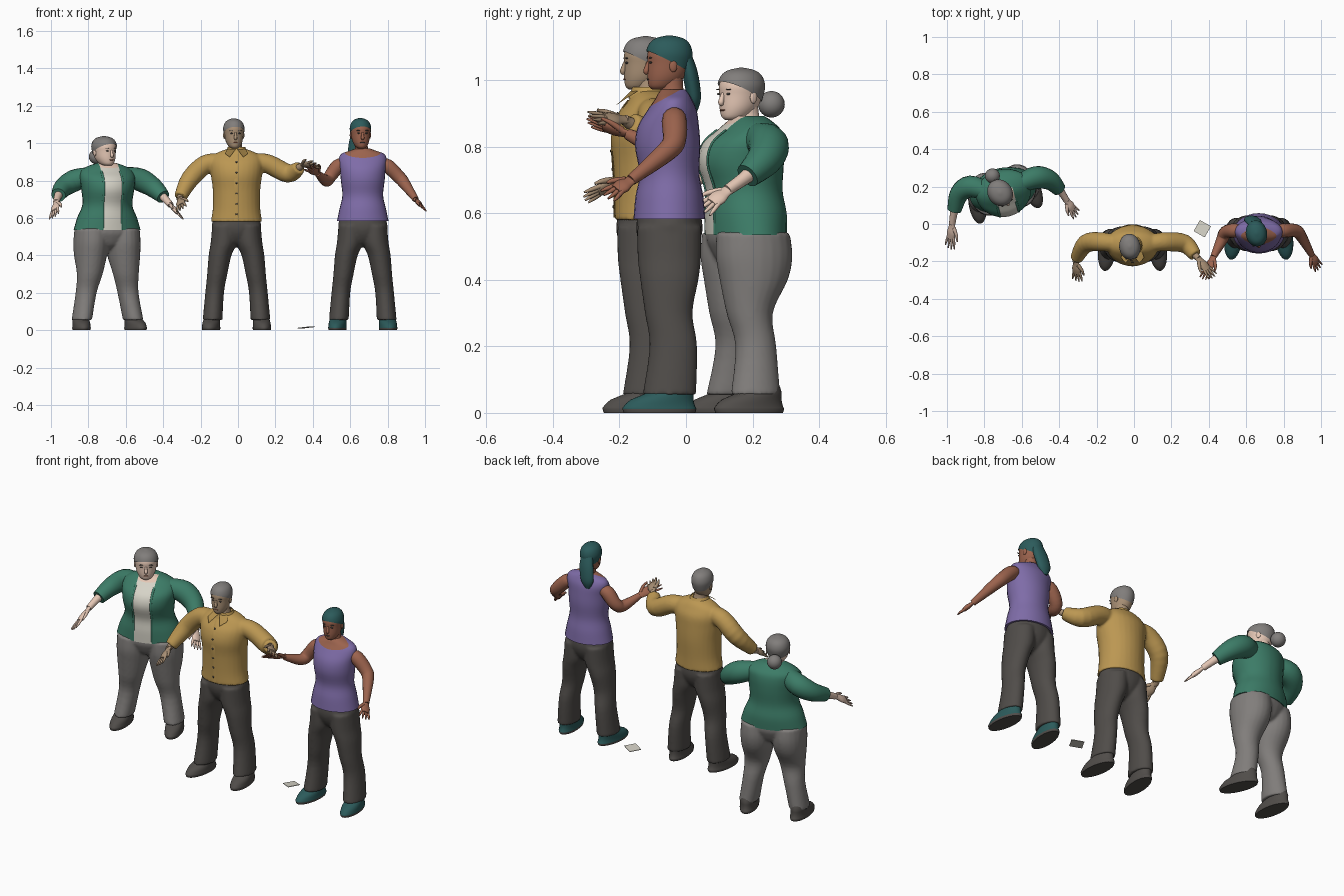
import bpy, bmesh, math
from mathutils import Matrix, Vector

if "Cube" in bpy.data.objects:
    bpy.data.objects.remove(bpy.data.objects["Cube"])


def material(name, *rgb):
    m = bpy.data.materials.new(name)
    m.use_nodes = True
    m.diffuse_color = (*rgb, 1)
    m.node_tree.nodes["Principled BSDF"].inputs["Base Color"].default_value = (*rgb, 1)
    return m


GREEN = material("jacket green", .045, .2, .135)
WHITE = material("off white", .67, .65, .57)
PALE = material("pale skin", .78, .57, .46)
GREY = material("warm grey", .22, .208, .2)
DARK = material("charcoal", .08, .073, .067)
YELLOW = material("mustard", .5, .31, .085)
TAN = material("tan skin", .4, .28, .18)
PURPLE = material("purple", .21, .15, .39)
BROWN = material("brown skin", .33, .125, .075)
TEAL = material("dark teal", .025, .105, .105)
PARTS = []


def finish(name, bm, mats, M=Matrix(), rule=None):
    bmesh.ops.recalc_face_normals(bm, faces=bm.faces)
    if rule:
        for f in bm.faces:
            f.material_index = int(rule(f.calc_center_median()))
    bm.transform(M)
    me = bpy.data.meshes.new(name)
    bm.to_mesh(me)
    bm.free()
    for m in mats:
        me.materials.append(m)
    ob = bpy.data.objects.new(name, me)
    bpy.context.collection.objects.link(ob)
    PARTS.append(ob)
    return ob


def fuse(name, pieces, mat):
    # blend overlapping pieces of one garment into a single skin
    bm = bmesh.new()
    for ob in pieces:
        bm.from_mesh(ob.data)
        PARTS.remove(ob)
        bpy.data.objects.remove(ob)
    ob = finish(name, bm, [mat])
    remesh = ob.modifiers.new("blend", "REMESH")
    remesh.mode = "VOXEL"
    remesh.voxel_size = .007
    remesh.use_smooth_shade = True
    soften = ob.modifiers.new("soften", "SMOOTH")
    soften.factor = .5
    soften.iterations = 6


def spline(rows, steps=4):
    # smooth interpolation through rows of numbers
    out = []
    for i in range(len(rows) - 1):
        a, b, c, d = (rows[min(max(k, 0), len(rows) - 1)] for k in range(i - 1, i + 3))
        for s in range(steps):
            t = s / steps
            out.append([q + t / 2 * (r - p + t * (2 * p - 5 * q + 4 * r - e + t * (3 * (q - r) + e - p)))
                        for p, q, r, e in zip(a, b, c, d)])
    return out + [list(rows[-1])]


def skin_rings(rings, cap=True):
    bm = bmesh.new()
    loops = [[bm.verts.new(p) for p in ring] for ring in rings]
    n = len(loops[0])
    for a, b in zip(loops, loops[1:]):
        for i in range(n):
            j = (i + 1) % n
            bm.faces.new((a[i], a[j], b[j], b[i]))
    if cap:
        bm.faces.new(loops[0])
        bm.faces.new(loops[-1])
    return bm


def loft(name, rows, mats, M=Matrix(), cuts=(), rule=None, steps=4, sides=28, clear=False, cap=True):
    # stacked ellipses: x, y, z, half width, half depth
    angles = [math.tau * i / sides for i in range(sides)]
    bm = skin_rings([[(x + w * math.cos(a), y + d * math.sin(a), z) for a in angles]
                     for x, y, z, w, d in spline(rows, steps)], cap)
    for co, no in cuts:
        bmesh.ops.bisect_plane(bm, geom=bm.verts[:] + bm.edges[:] + bm.faces[:],
                               plane_co=co, plane_no=no, clear_inner=clear)
    return finish(name, bm, mats, M, rule)


def tube(name, rows, mat, M=Matrix(), ref=(0, 0, 1), flat=1, sides=14):
    # round or flattened sweep through x, y, z, radius
    pts = spline(rows)
    rings = []
    for i, p in enumerate(pts):
        t = (Vector(pts[min(i + 1, len(pts) - 1)][:3]) - Vector(pts[max(i - 1, 0)][:3])).normalized()
        side = t.cross(Vector(ref)).normalized()
        up = side.cross(t)
        rings.append([Vector(p[:3]) + p[3] * (side * math.cos(a) + up * flat * math.sin(a))
                      for a in (math.tau * k / sides for k in range(sides))])
    return finish(name, skin_rings(rings), [mat], M)


def ball(name, at, size, mat, M=Matrix()):
    bm = bmesh.new()
    bmesh.ops.create_uvsphere(bm, u_segments=20, v_segments=12, radius=1)
    finish(name, bm, [mat], M @ Matrix.Translation(at) @ Matrix.Diagonal((*size, 1)))


def hand(name, wrist, tip, mat):
    # palm, four fingers and a thumb, rolled so the thumb side is higher
    w, t = Vector(wrist), Vector(tip)
    d = t - w
    side = d.cross(Vector((0, 0, 1))).normalized()
    inner = side if side.x * (1 if "left" in name else -1) < 0 else -side
    up = side.cross(d).normalized()
    inner = (inner + up * .7).normalized()
    ref = inner.cross(d).normalized()
    at = lambda f, s=0, r=.01: (*(w + d * f + inner * s), r)
    tube(name + "_palm", [at(-.12, 0, .017), at(.12, 0, .02), at(.35, 0, .027), at(.6, 0, .022)],
         mat, ref=ref, flat=.5)
    for k in range(4):
        s = (k - 1.5) * .012
        reach = .95 + .06 * (k in (1, 2))
        tube(f"{name}_finger_{k}", [at(.5, s, .0075), at(.75, s * 1.4, .0065), at(reach, s * 1.7, .003)],
             mat, ref=ref, sides=8)
    tube(name + "_thumb", [at(.12, .012, .011), at(.38, .036, .008), at(.6, .044, .004)], mat, ref=ref, sides=8)


def arm(name, joints, skin, tip, sleeve=None):
    # joints run shoulder to wrist; a sleeve covers all but the last one
    tube(name, joints[-3:] if sleeve else joints, skin)
    hand(name + "_hand", joints[-1][:3], tip, skin)
    if sleeve:
        return tube(name + "_sleeve", [(*j[:3], j[3] + .016) for j in joints[:-1]], sleeve, sides=20)


def head(name, pos, yaw, w, d, h, skin, hair):
    M = Matrix.Translation(pos) @ Matrix.Rotation(math.radians(yaw), 4, "Z")
    shape = [(0, -.4, .3, .35), (.07, -.3, .58, .62), (.25, -.12, .84, .86), (.5, 0, .96, .97), (.68, .02, 1, 1),
             (.85, .03, .84, .86), (.95, .03, .53, .57), (1, .03, .08, .08)]
    rows = [(0, y * d, z * h, a * w, b * d) for z, y, a, b in shape]
    loft(name + "_head", rows, [skin], M)
    big = [(x, y, z * 1.04, a * 1.07, b * 1.07) for x, y, z, a, b in rows]
    loft(name + "_hair", big, [hair], M, [((0, 0, h * .53), (0, .5, 1))], clear=True)
    for s in (-1, 1):
        ball(name + "_ear", (s * w * .97, .005, h * .45), (.006, .012, .018), skin, M)
        ball(name + "_eye", (s * w * .4, -d * .9, h * .52), (.008, .004, .0035), DARK, M)
        ball(name + "_brow", (s * w * .42, -d * .91, h * .61), (.012, .004, .002), DARK, M)
    tube(name + "_nose", [(0, -d * .93, h * .54, .005), (0, -d * 1.0, h * .42, .008), (0, -d * 1.04, h * .35, .009),
                          (0, -d * .97, h * .31, .006)], skin, M, ref=(0, 1, 0), sides=10)
    ball(name + "_mouth", (0, -d * .97, h * .2), (.014, .003, .0025), BROWN if skin != BROWN else DARK, M)


def lower_body(name, M, hips, leg, pants, shoe):
    pieces = [loft(name + "_hips", hips, [pants], M)]
    for s, label in ((-1, "right"), (1, "left")):
        pieces.append(loft(name + "_leg", [(s * x, *r) for x, *r in leg], [pants], M, sides=22))
        F = M @ Matrix.Translation((s * (leg[-1][0] + .004), 0, 0)) @ Matrix.Rotation(s * .12, 4, "Z")
        sole = [(0, -.03, 0, .046, .108), (0, -.03, .012, .048, .112), (0, -.03, .02, .047, .108),
                (0, -.022, .04, .046, .095), (0, .005, .062, .043, .068), (0, .015, .085, .036, .05)]
        loft(f"{name}_{label}_shoe", sole, [shoe, DARK], F, rule=lambda c: c.z < .0125, steps=2)
    fuse(name + "_pants", pieces, pants)


def front_y(rows, z):
    for a, b in zip(rows, rows[1:]):
        if a[2] <= z <= b[2]:
            t = (z - a[2]) / (b[2] - a[2])
            return (a[1] - a[4]) * (1 - t) + (b[1] - b[4]) * t


def stance(x, y, yaw):
    return Matrix.Translation((x, y, 0)) @ Matrix.Rotation(math.radians(yaw), 4, "Z")


def above(plane, c):
    return (c - Vector(plane[0])).dot(Vector(plane[1])) > 0


SLIM_LEG = [(.062, 0, .56, .068, .097), (.068, 0, .47, .07, .096), (.088, 0, .4, .061, .088),
            (.103, -.002, .3, .054, .072), (.117, .012, .2, .05, .072), (.128, 0, .055, .053, .081)]
SLIM_HIPS = [(0, 0, .445, .02, .02), (0, 0, .465, .06, .06), (0, 0, .505, .1, .088),
             (0, 0, .55, .132, .1), (0, 0, .6, .122, .095)]

# Stout person in an open jacket
M = stance(-.70, .18, 15)
leg = [(.086, 0, .54, .09, .112), (.089, .002, .47, .092, .117), (.092, 0, .4, .087, .104),
       (.1, -.015, .3, .069, .07), (.116, 0, .2, .056, .062), (.142, -.008, .055, .053, .076)]
hips = [(0, 0, .425, .02, .03), (0, 0, .45, .07, .08), (0, 0, .5, .145, .108),
        (0, 0, .53, .176, .115), (0, 0, .57, .16, .11)]
lower_body("stout", M, hips, leg, GREY, DARK)
torso = [(0, 0, .535, .183, .118), (0, 0, .6, .163, .12), (0, -.005, .67, .135, .114), (0, -.015, .75, .142, .128),
         (0, -.008, .81, .15, .12), (0, .01, .85, .142, .092), (0, .012, .876, .105, .065), (0, .01, .893, .055, .045)]
neckline = ((0, .01, .896), (0, -.4, 1))
edge = .052


def jacket_colour(c):
    front = abs(c.x) < edge and c.y < 0
    return front * (1 + above(neckline, c))


loft("stout_jacket", torso, [GREEN, WHITE, PALE], M,
     [((edge, 0, 0), (1, 0, 0)), ((-edge, 0, 0), (1, 0, 0)), neckline], jacket_colour)
for s in (-1, 1):
    lapel = [(s * edge, front_y(torso, z) * .93, z, .006) for z in (.537, .6, .67, .75, .81, .85)]
    tube("stout_jacket_edge", lapel, GREEN, M, ref=(0, 1, 0), flat=.7, sides=8)
tube("stout_neck", [(-.71, .19, .86, .042), (-.715, .185, .89, .036), (-.715, .18, .94, .036)], PALE, ref=(0, 1, 0))
head("stout", (-.715, .165, .88), 35, .061, .07, .152, PALE, GREY)
ball("stout_hair_bun", (-.757, .257, .928), (.04, .04, .04), GREY)
arm("stout_right_arm", [(-.79, .175, .825, .032), (-.875, .2, .8, .043), (-.935, .16, .762, .035),
                        (-.96, .075, .722, .022), (-.972, 0, .685, .017)], PALE, (-.985, -.13, .605), GREEN)
arm("stout_left_arm", [(-.61, .215, .825, .032), (-.525, .248, .805, .045), (-.452, .235, .762, .037),
                       (-.4, .185, .713, .022), (-.36, .125, .67, .017)], PALE, (-.305, .045, .605), GREEN)

# Person in a buttoned shirt
M = stance(-.008, -.11, 0)
lower_body("shirt_person", M, SLIM_HIPS, SLIM_LEG, DARK, DARK)
torso = [(0, 0, .58, .138, .105), (0, 0, .65, .127, .105), (0, 0, .75, .127, .109), (0, -.005, .83, .137, .111),
         (0, 0, .89, .142, .1), (0, .005, .93, .13, .075), (0, .005, .955, .09, .058), (0, 0, .97, .045, .042)]
shirt = [loft("shirt", torso, [YELLOW], M)]
heights = [.587, .65, .72, .79, .86, .91, .94]
tube("shirt_placket", [(0, front_y(torso, z), z, .014) for z in heights], YELLOW, M, ref=(0, 1, 0), flat=.2, sides=8)
for k in range(6):
    z = .62 + k * .056
    ball("shirt_button", (0, front_y(torso, z) - .003, z), (.005, .003, .005), DARK, M)
loft("shirt_collar", [(0, 0, .945, .075, .064), (0, -.003, .962, .056, .054), (0, -.006, .98, .046, .046)],
     [YELLOW], M, cap=False)
for s in (-1, 1):
    bm = bmesh.new()
    flap = [(s * .004, -.056, .968), (s * .05, -.035, .968), (s * .062, -.07, .945), (s * .036, -.1, .925)]
    face = bm.faces.new([bm.verts.new(p) for p in flap])
    bmesh.ops.solidify(bm, geom=[face], thickness=.006)
    finish("shirt_collar_flap", bm, [YELLOW], M)
tube("shirt_person_neck", [(-.01, -.11, .94, .042), (-.014, -.115, .98, .036), (-.018, -.12, 1.03, .036)],
     TAN, ref=(0, 1, 0))
head("shirt_person", (-.022, -.123, .972), 8, .053, .065, .155, TAN, GREY)
shirt.append(arm("shirt_person_right_arm", [
    (-.1, -.105, .9, .03), (-.175, -.095, .886, .035), (-.257, -.105, .808, .034),
    (-.308, -.185, .712, .018), (-.31, -.205, .7, .016)], TAN, (-.302, -.305, .645), YELLOW))
shirt.append(arm("shirt_person_left_arm", [
    (.085, -.105, .9, .03), (.16, -.095, .89, .035), (.27, -.105, .838, .034),
    (.328, -.168, .87, .019), (.345, -.185, .882, .016)], TAN, (.425, -.285, .888), YELLOW))
fuse("shirt_body", shirt, YELLOW)

# Person in a sleeveless top
M = stance(.667, -.05, 0)
lower_body("vest_person", M, SLIM_HIPS, SLIM_LEG, DARK, TEAL)
torso = [(0, 0, .583, .138, .108), (0, 0, .65, .124, .102), (0, 0, .72, .109, .09), (0, -.005, .8, .117, .098),
         (0, -.003, .86, .122, .092), (0, .008, .91, .128, .074), (0, .012, .942, .115, .056),
         (0, .012, .96, .07, .046), (0, .012, .972, .036, .036)]
neckline = ((0, .012, .96), (0, -.55, 1))
loft("sleeveless_top", torso, [PURPLE, BROWN], M, [neckline], lambda c: above(neckline, c))
tube("vest_person_neck", [(.665, -.04, .93, .042), (.66, -.042, .97, .035), (.656, -.045, 1.03, .035)],
     BROWN, ref=(0, 1, 0))
head("vest_person", (.655, -.052, .972), 10, .053, .066, .157, BROWN, TEAL)
tube("vest_person_long_hair", [(.648, -.005, 1.08, .035), (.642, .01, 1.03, .042), (.632, .02, .98, .042),
                               (.625, .025, .94, .036), (.622, .027, .905, .012)], TEAL, ref=(0, 1, 0), flat=.55)
arm("vest_person_right_arm", [(.57, -.035, .885, .03), (.535, -.035, .878, .038), (.49, -.045, .82, .035),
                              (.47, -.085, .8, .031), (.425, -.175, .838, .017)], BROWN, (.375, -.295, .878))
arm("vest_person_left_arm", [(.765, -.035, .885, .03), (.8, -.035, .878, .038), (.86, -.035, .82, .035),
                             (.89, -.06, .785, .031), (.95, -.165, .7, .017)], BROWN, (.99, -.24, .65))

# Paper on the ground
bm = bmesh.new()
bmesh.ops.create_cube(bm, size=1)
finish("paper_sheet", bm, [WHITE], Matrix.Translation((.365, -.025, .015)) @ Matrix.Rotation(-.52, 4, "Z")
       @ Matrix.Rotation(-.1, 4, "Y") @ Matrix.Diagonal((.068, .068, .003, 1)))

bpy.ops.object.select_all(action="DESELECT")
for ob in PARTS:
    ob.select_set(True)
bpy.context.view_layer.objects.active = PARTS[0]
bpy.ops.object.shade_smooth_by_angle(angle=math.radians(50))
